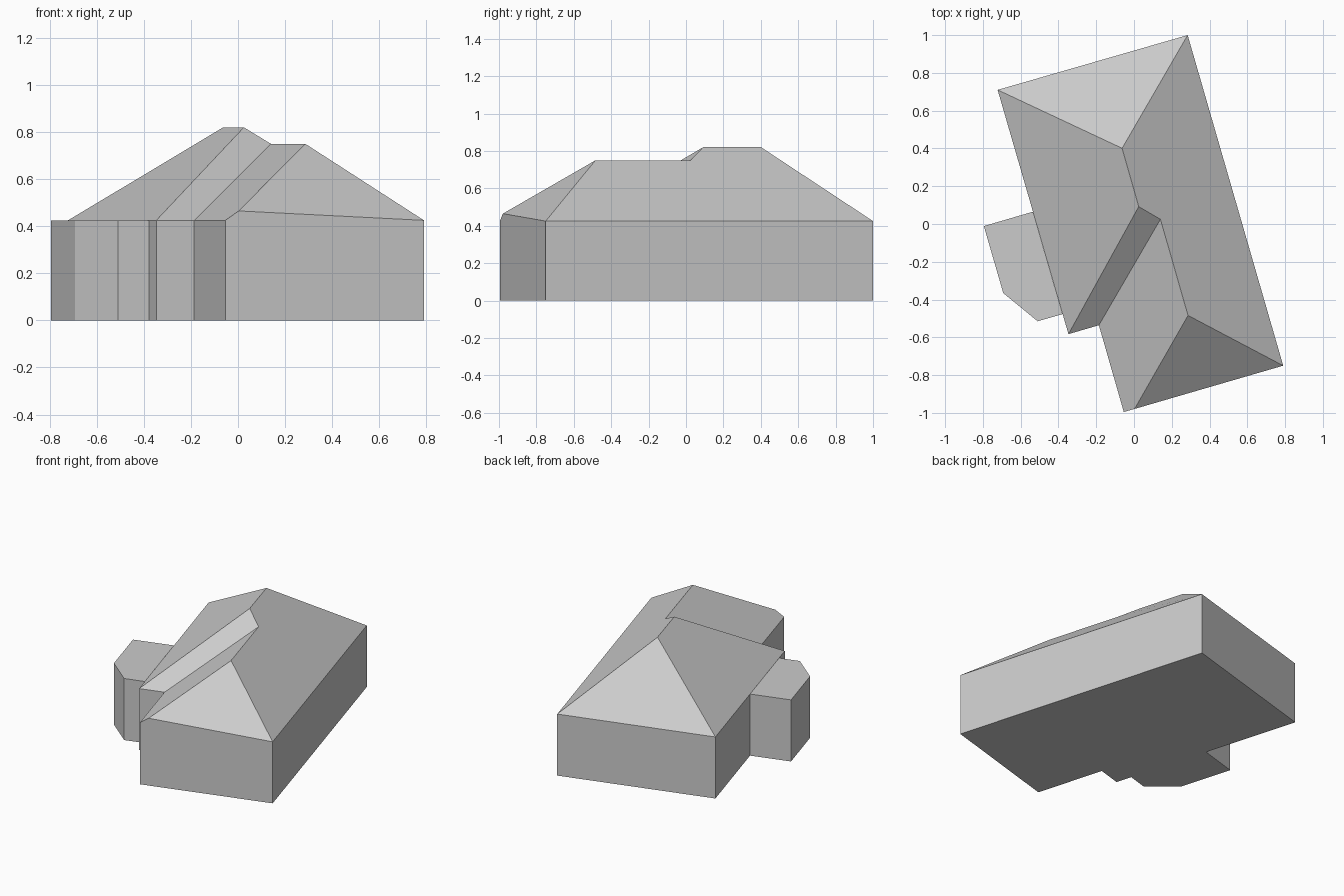
import bpy
import bmesh

cube = bpy.data.objects.get("Cube")
if cube:
    bpy.data.objects.remove(cube, do_unlink=True)

EAVES = 0.425

grey = bpy.data.materials.new("plain grey")
grey.use_nodes = True
colour = (0.6, 0.6, 0.6, 1)
grey.diffuse_color = colour
grey.node_tree.nodes["Principled BSDF"].inputs["Base Color"].default_value = colour


def finish(name, bm):
    """Weld, orient and link a flat-shaded part."""
    bmesh.ops.remove_doubles(bm, verts=bm.verts, dist=0.0001)
    bmesh.ops.recalc_face_normals(bm, faces=bm.faces)
    mesh = bpy.data.meshes.new(name)
    bm.to_mesh(mesh)
    bm.free()
    mesh.materials.append(grey)
    obj = bpy.data.objects.new(name, mesh)
    bpy.context.collection.objects.link(obj)
    return obj


def walls(name, outline, closed=True, cap=False):
    """Raise walls from a floor outline to the height of each top point."""
    bm = bmesh.new()
    low = [bm.verts.new((x, y, 0)) for x, y, z in outline]
    high = [bm.verts.new(p) for p in outline]
    bm.faces.new(low[::-1])
    if cap:
        bm.faces.new(high)
    for i in range(len(outline) if closed else len(outline) - 1):
        j = (i + 1) % len(outline)
        bm.faces.new((low[i], low[j], high[j], high[i]))
    return finish(name, bm)


# Eaves corners, anticlockwise from the back right
back_right = (-0.722, 0.71, EAVES)
step_outer = (-0.347, -0.583, EAVES)
step_inner = (-0.186, -0.536, EAVES)
front_right = (-0.054, -0.995, EAVES)
front_peak = (0.003, -0.979, 0.465)
front_left = (0.79, -0.75, EAVES)
back_left = (0.284, 1.0, EAVES)

# Ridge points, from back to front
ridge_back = (-0.063, 0.401, 0.82)
ridge_step = (0.025, 0.092, 0.82)
low_ridge_step = (0.14, 0.025, 0.75)
low_ridge_front = (0.286, -0.484, 0.75)

walls("house_walls", [back_right, step_outer, step_inner, front_right,
                      front_peak, front_left, back_left])

# Hipped roof with a stepped front slope
slopes = [
    (back_right, step_outer, ridge_step, ridge_back),
    (step_outer, step_inner, low_ridge_step, ridge_step),
    (step_inner, front_right, front_peak, low_ridge_front, low_ridge_step),
    (front_peak, front_left, low_ridge_front),
    (front_left, back_left, ridge_back, ridge_step, low_ridge_step, low_ridge_front),
    (back_left, back_right, ridge_back),
]
bm = bmesh.new()
for slope in slopes:
    bm.faces.new([bm.verts.new(p) for p in slope])
finish("hipped_roof", bm)

# Flat-topped side extension, open where it meets the house
extension = [(-0.535, 0.065), (-0.795, -0.011), (-0.692, -0.366),
             (-0.51, -0.515), (-0.378, -0.477)]
walls("side_extension", [(x, y, EAVES) for x, y in extension], closed=False, cap=True)
